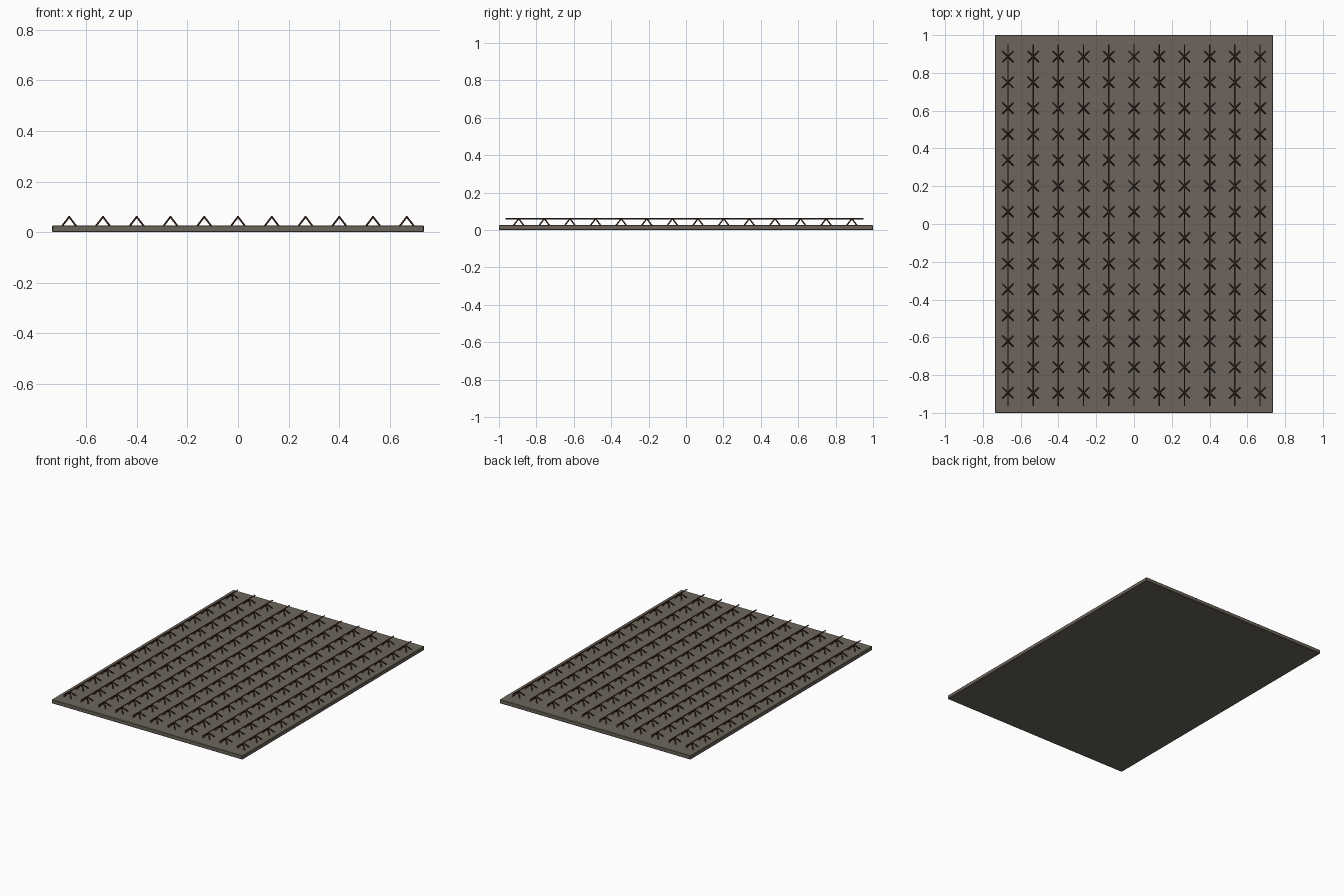
import bpy, bmesh
from mathutils import Vector, Matrix

if "Cube" in bpy.data.objects:
    bpy.data.objects.remove(bpy.data.objects["Cube"])

def material(name, rgb):
    m = bpy.data.materials.new(name)
    m.diffuse_color = (*rgb, 1)
    m.use_nodes = True
    m.node_tree.nodes["Principled BSDF"].inputs["Base Color"].default_value = m.diffuse_color
    return m

stone = material("concrete", (0.15, 0.13, 0.105))
rust = material("rusty_steel", (0.085, 0.035, 0.025))

def finish(name, bm, mat):
    me = bpy.data.meshes.new(name)
    bm.to_mesh(me)
    bm.free()
    me.materials.append(mat)
    ob = bpy.data.objects.new(name, me)
    bpy.context.collection.objects.link(ob)
    return ob

def bar(bm, a, b, r, sides=6):
    a, b = Vector(a), Vector(b)
    d = b - a
    rot = d.to_track_quat('Z', 'Y').to_matrix().to_4x4()
    bmesh.ops.create_cone(bm, cap_ends=True, segments=sides, radius1=r, radius2=r,
                          depth=d.length, matrix=Matrix.Translation((a + b) / 2) @ rot)

TOP, ROD_Z, R = 0.027, 0.061, 0.004
COLS, ROWS = 11, 14

# Slab
bm = bmesh.new()
bmesh.ops.create_cube(bm, size=1, matrix=Matrix.Translation((0, 0, TOP / 2))
                      @ Matrix.Diagonal((1.47, 2.0, TOP, 1)))
bmesh.ops.bevel(bm, geom=bm.edges[:], offset=0.003, segments=1, affect='EDGES')
finish("slab", bm, stone)

# Long rods, each carried by a row of four-legged supports
for i in range(COLS):
    x = (i - (COLS - 1) / 2) * 0.1335
    bm = bmesh.new()
    bar(bm, (x, -0.964, ROD_Z), (x, 0.95, ROD_Z), R)
    finish(f"rod_{i + 1}", bm, rust)
    bm = bmesh.new()
    for j in range(ROWS):
        y = -0.004 + (j - (ROWS - 1) / 2) * 0.137
        for sx in (-1, 1):
            for sy in (-1, 1):
                bar(bm, (x + sx * 0.029, y + sy * 0.029, TOP - 0.004), (x, y, ROD_Z), R)
    finish(f"rod_supports_{i + 1}", bm, rust)
